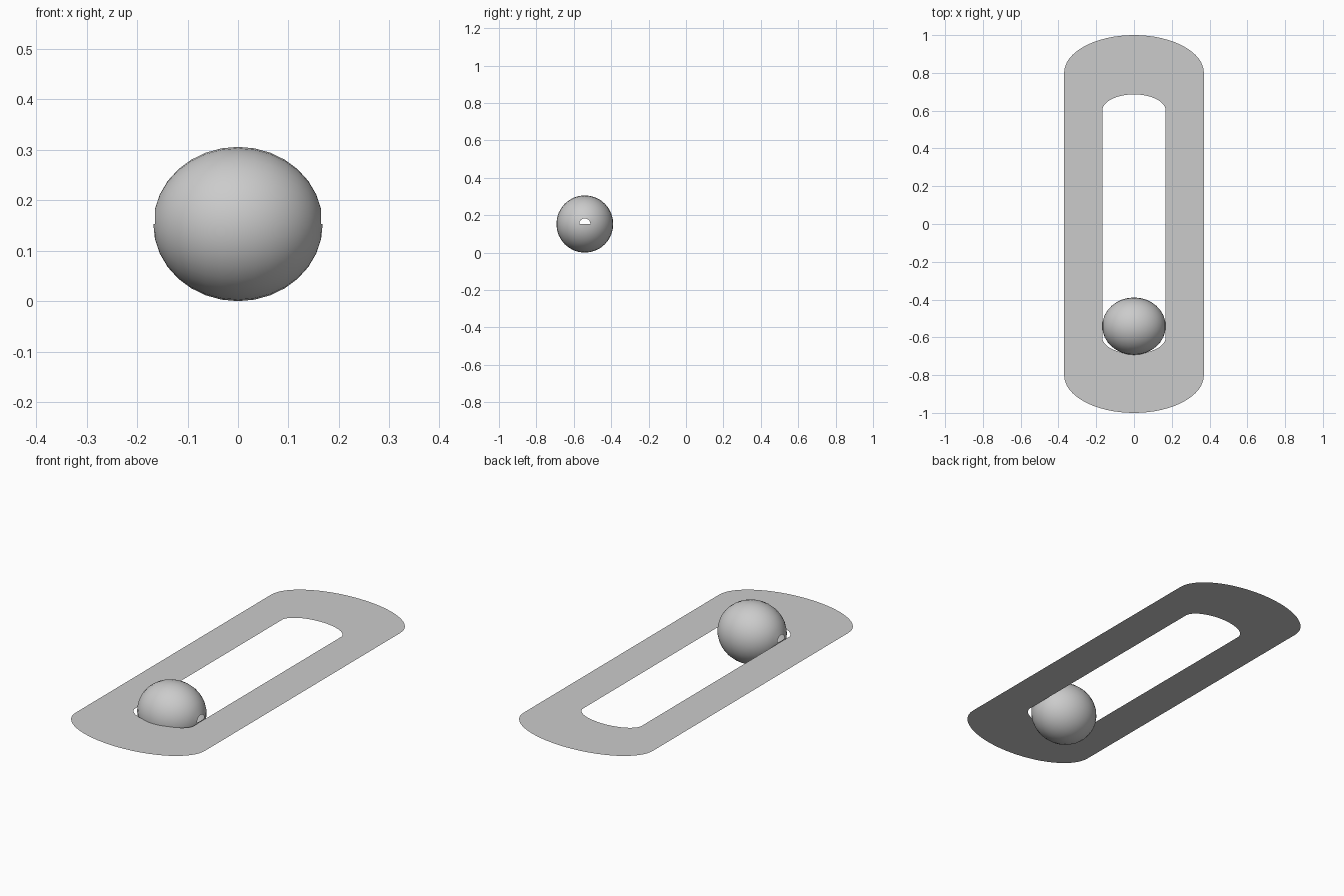
import bpy, bmesh
from math import sin, cos, pi
from mathutils import Matrix

if "Cube" in bpy.data.objects:
    bpy.data.objects.remove(bpy.data.objects["Cube"])

PLATE_Z = 0.149


def slot_loop(half_w, straight, bulge, n=32):
    """Outline with straight sides and half-elliptical ends."""
    pts = []
    for sign in (1, -1):
        for i in range(n + 1):
            a = pi * i / n
            pts.append((sign * half_w * cos(a), sign * (straight + bulge * sin(a)), PLATE_Z))
    return pts


def finish(bm, name):
    mesh = bpy.data.meshes.new(name)
    bm.to_mesh(mesh)
    bm.free()
    obj = bpy.data.objects.new(name, mesh)
    bpy.context.collection.objects.link(obj)
    return obj


# Flat slotted plate: strip between the outer and inner outlines
bm = bmesh.new()
outer = [bm.verts.new(p) for p in slot_loop(0.37, 0.80, 0.20)]
inner = [bm.verts.new(p) for p in slot_loop(0.168, 0.60, 0.086)]
for i in range(len(outer)):
    j = (i + 1) % len(outer)
    bm.faces.new((outer[i], outer[j], inner[j], inner[i]))
finish(bm, "slotted_plate")

# Ball with its poles on the x axis, open at both poles above the plate
bm = bmesh.new()
bmesh.ops.create_uvsphere(bm, u_segments=32, v_segments=16, radius=1,
                          matrix=Matrix.Rotation(pi / 2, 4, 'Y'))
caps = [f for f in bm.faces if len(f.verts) == 3 and f.calc_center_median().z > 0]
bmesh.ops.delete(bm, geom=caps, context='FACES')
for f in bm.faces:
    f.smooth = True
ball = finish(bm, "ball")
ball.scale = (0.168, 0.152, 0.153)
ball.location = (0, -0.541, 0.153)
